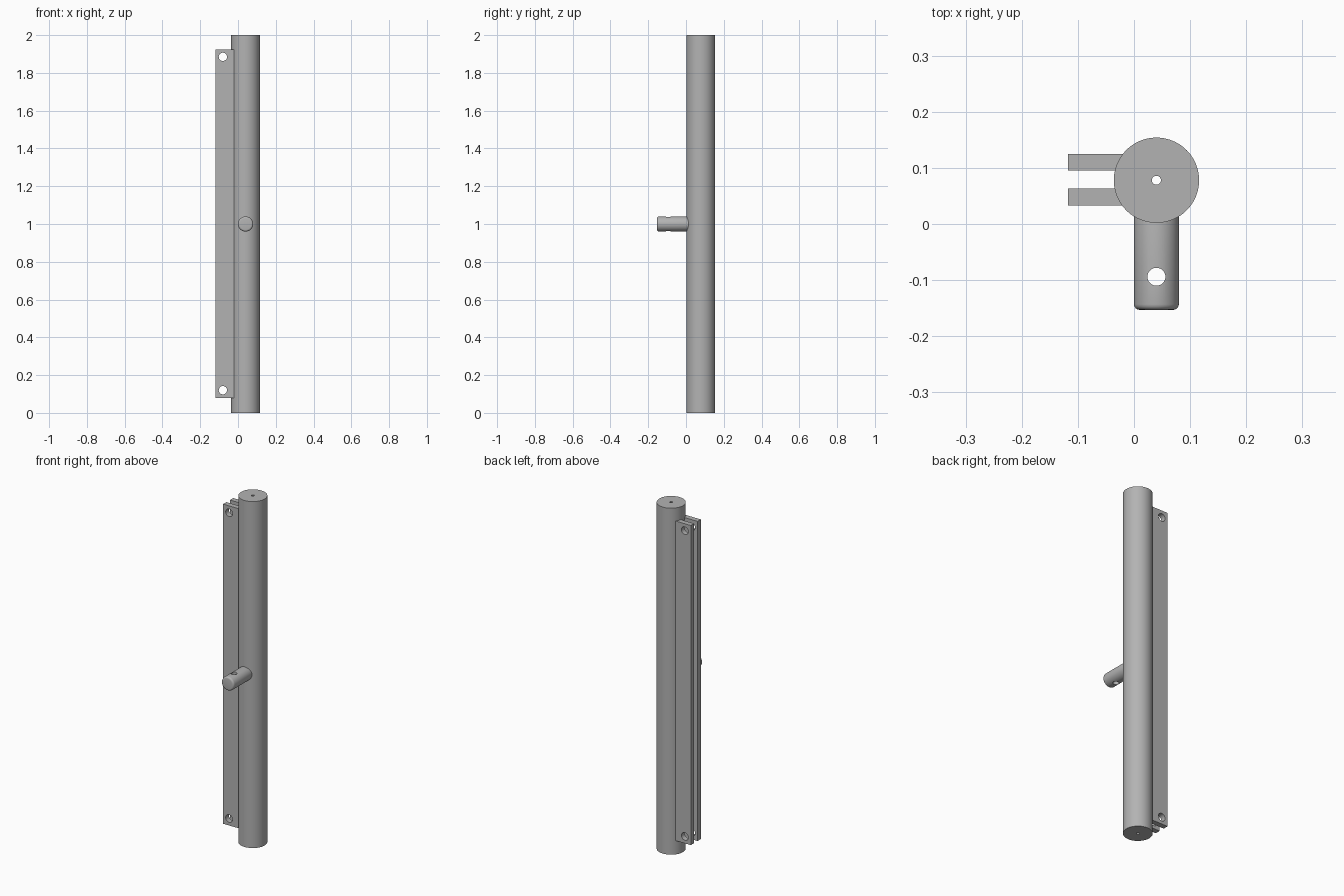
import bpy
import math
from mathutils import Matrix, Vector

cube = bpy.data.objects.get("Cube")
if cube:
    bpy.data.objects.remove(cube, do_unlink=True)

grey = bpy.data.materials.new("brushed grey")
grey.use_nodes = True
colour = (0.45, 0.45, 0.45, 1)
grey.diffuse_color = colour
grey.node_tree.nodes["Principled BSDF"].inputs["Base Color"].default_value = colour

AXIS_X, AXIS_Y = 0.04, 0.078
MID_Z = 1.0


def cylinder(name, start, end, radius, sides=64):
    """Capped cylinder running between two points."""
    a, b = Vector(start), Vector(end)
    turn = (b - a).to_track_quat('Z', 'Y').to_euler()
    bpy.ops.mesh.primitive_cylinder_add(vertices=sides, radius=radius, depth=(b - a).length,
                                        location=(a + b) / 2, rotation=turn)
    obj = bpy.context.object
    obj.name = name
    obj.data.materials.append(grey)
    return obj


def box(name, low, high):
    """Box between two opposite corners."""
    a, b = Vector(low), Vector(high)
    bpy.ops.mesh.primitive_cube_add(size=1)
    obj = bpy.context.object
    obj.name = name
    obj.data.transform(Matrix.Translation((a + b) / 2) @ Matrix.Diagonal((*(b - a), 1)))
    obj.data.materials.append(grey)
    return obj


def activate(obj):
    bpy.ops.object.select_all(action='DESELECT')
    obj.select_set(True)
    bpy.context.view_layer.objects.active = obj


def drill(obj, start, end, radius):
    """Cut a round hole and discard the cutter."""
    cutter = cylinder("drill", start, end, radius, 32)
    cutter.hide_render = True
    mod = obj.modifiers.new("hole", 'BOOLEAN')
    mod.operation = 'DIFFERENCE'
    mod.solver = 'EXACT'
    mod.object = cutter
    activate(obj)
    bpy.ops.object.modifier_apply(modifier=mod.name)
    bpy.data.objects.remove(cutter, do_unlink=True)


def smooth(obj):
    activate(obj)
    bpy.ops.object.shade_smooth_by_angle(angle=math.radians(35))


# Main round bar with a narrow bore along its axis
bar = cylinder("round_bar", (AXIS_X, AXIS_Y, 0), (AXIS_X, AXIS_Y, 2), 0.076, 96)
drill(bar, (AXIS_X, AXIS_Y, -0.1), (AXIS_X, AXIS_Y, 2.1), 0.008)
smooth(bar)

# Pair of long flanges with a bolt hole near each end
for name, y in (("front_flange", 0.033), ("back_flange", 0.095)):
    flange = box(name, (-0.118, y, 0.08), (0.0, y + 0.03, 1.925))
    for z in (0.12, 1.885):
        drill(flange, (-0.08, y - 0.05, z), (-0.08, y + 0.08, z), 0.022)
    smooth(flange)

# Cross peg with a rounded outer end and a vertical pin hole
peg = cylinder("cross_peg", (AXIS_X, 0.04, MID_Z), (AXIS_X, -0.153, MID_Z), 0.04)
round_end = peg.modifiers.new("rounded end", 'BEVEL')
round_end.width = 0.01
round_end.segments = 4
round_end.limit_method = 'ANGLE'
activate(peg)
bpy.ops.object.modifier_apply(modifier=round_end.name)
drill(peg, (AXIS_X, -0.094, MID_Z - 0.1), (AXIS_X, -0.094, MID_Z + 0.1), 0.016)
smooth(peg)
